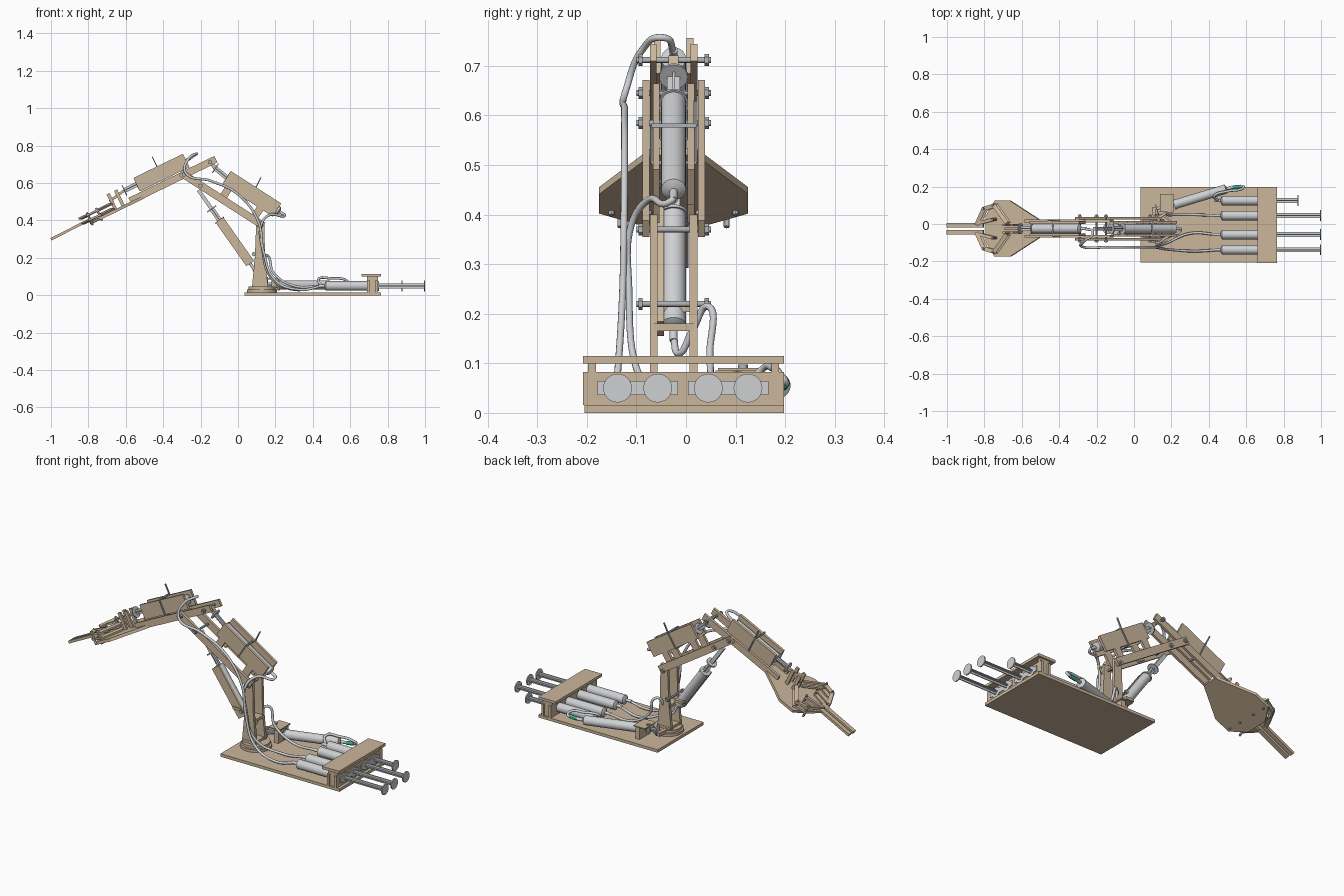
import bpy, bmesh
from mathutils import Vector, Matrix

cube = bpy.data.objects.get("Cube")
if cube:
    bpy.data.objects.remove(cube)


def material(name, rgb):
    m = bpy.data.materials.new(name)
    m.use_nodes = True
    m.diffuse_color = (*rgb, 1)
    m.node_tree.nodes["Principled BSDF"].inputs["Base Color"].default_value = (*rgb, 1)
    return m


WOOD = material("light wood", (0.60, 0.47, 0.33))
PLASTIC = material("pale grey plastic", (0.62, 0.63, 0.65))
STEEL = material("bolt grey", (0.45, 0.46, 0.48))
GREEN = material("green coupling", (0.03, 0.40, 0.25))
MID = -0.025  # centre plane of the arm


def finish(name, bm, mat, smooth=False):
    bmesh.ops.recalc_face_normals(bm, faces=bm.faces)
    me = bpy.data.meshes.new(name)
    bm.to_mesh(me)
    bm.free()
    me.materials.append(mat)
    ob = bpy.data.objects.new(name, me)
    bpy.context.collection.objects.link(ob)
    if smooth:
        bpy.ops.object.select_all(action="DESELECT")
        ob.select_set(True)
        bpy.context.view_layer.objects.active = ob
        bpy.ops.object.shade_smooth_by_angle()
    return ob


def prism(name, base, offset, mat=WOOD):
    """Extrude a polygon of 3D points by an offset."""
    bm = bmesh.new()
    f = bm.faces.new([bm.verts.new(p) for p in base])
    ext = bmesh.ops.extrude_face_region(bm, geom=[f])["geom"]
    bmesh.ops.translate(bm, vec=Vector(offset),
                        verts=[v for v in ext if isinstance(v, bmesh.types.BMVert)])
    return finish(name, bm, mat)


def box(name, x, y, z, mat=WOOD):
    base = [(x[0], y[0], z[0]), (x[1], y[0], z[0]), (x[1], y[1], z[0]), (x[0], y[1], z[0])]
    return prism(name, base, (0, 0, z[1] - z[0]), mat)


def aligned(a, b):
    a, b = Vector(a), Vector(b)
    rot = (b - a).to_track_quat("Z", "Y").to_matrix().to_4x4()
    return Matrix.Translation((a + b) / 2) @ rot, (b - a).length


def rod(name, a, b, r, mat=PLASTIC, r2=None, sides=24, squash=1):
    m, length = aligned(a, b)
    bm = bmesh.new()
    bmesh.ops.create_cone(bm, cap_ends=True, segments=sides, radius1=r,
                          radius2=r if r2 is None else r2, depth=length,
                          matrix=m @ Matrix.Diagonal((squash, 1, 1, 1)))
    return finish(name, bm, mat, sides > 8)


def strut(name, a, b, w, h, mat=WOOD):
    m, length = aligned(a, b)
    bm = bmesh.new()
    bmesh.ops.create_cube(bm, size=1, matrix=m @ Matrix.Diagonal((w, h, length, 1)))
    return finish(name, bm, mat)


def hose(name, pts, r=0.007, mat=PLASTIC):
    cu = bpy.data.curves.new(name, "CURVE")
    cu.dimensions = "3D"
    cu.bevel_depth = r
    cu.bevel_resolution = 3
    cu.resolution_u = 8
    cu.use_fill_caps = True
    sp = cu.splines.new("BEZIER")
    sp.bezier_points.add(len(pts) - 1)
    for bp, p in zip(sp.bezier_points, pts):
        bp.co = p
        bp.handle_left_type = bp.handle_right_type = "AUTO"
    cu.materials.append(mat)
    ob = bpy.data.objects.new(name, cu)
    bpy.context.collection.objects.link(ob)


def syringe(name, tip, back, end, r=0.025, disc=0.029):
    """Barrel from tip to back with a nozzle, finger flange and plunger to end."""
    tip, back, end = Vector(tip), Vector(back), Vector(end)
    d = (back - tip).normalized()
    rod(name + "_barrel", tip, back, r)
    rod(name + "_shoulder", tip - d * 0.008, tip, 0.010, r2=r)
    rod(name + "_nozzle", tip - d * 0.04, tip, 0.008)
    rod(name + "_flange", back, back + d * 0.006, disc)
    strut(name + "_plunger_web", back, end, 0.026, 0.005)
    strut(name + "_plunger_rib", back, end, 0.005, 0.026)
    for part in ("_plunger_web", "_plunger_rib"):
        bpy.data.objects[name + part].data.materials[0] = PLASTIC
    rod(name + "_thumb_disc", end - d * 0.006, end, disc)


def frame(origin, direction):
    """Side-view frame: s runs along a link, n above it, y across it."""
    o, u = Vector((origin[0], 0, origin[1])), Vector((direction[0], 0, direction[1])).normalized()
    n = Vector((-u.z, 0, u.x))
    n = n if n.z > 0 else -n
    return lambda s, h, y=0: o + u * s + n * h + Vector((0, MID + y, 0))


def cheeks(name, f, s, h, gap, t=0.014, mat=WOOD):
    """Pair of side plates mirrored about the centre plane."""
    for side, sign in (("left", 1), ("right", -1)):
        y = sign * gap - t / 2
        pts = [f(s[0], h[0], y), f(s[1], h[0], y), f(s[1], h[1], y), f(s[0], h[1], y)]
        prism(f"{name}_{side}", pts, (0, t, 0), mat)


def bolt(name, p, half=0.07):
    p = Vector((p[0], MID, p[1]))
    y = Vector((0, half, 0))
    rod(name, p - y, p + y, 0.006, STEEL, sides=12)
    for sign in (-1, 1):
        rod(name + "_nut", p + y * sign * 0.83, p + y * sign * 0.95, 0.012, STEEL, sides=6)


# Base board and turntable
box("base_board", (0.035, 0.765), (-0.205, 0.198), (0, 0.016))
rod("turntable_lower", (0.128, MID, 0.016), (0.128, MID, 0.03), 0.08, WOOD, sides=40)
rod("turntable_upper", (0.128, MID, 0.032), (0.128, MID, 0.046), 0.072, WOOD, sides=40)

# Control rack with four syringes
box("rack_top", (0.66, 0.765), (-0.208, 0.198), (0.1, 0.115))
for x in (0.69, 0.735):
    box("rack_panel", (x, x + 0.013), (-0.208, 0.198), (0.016, 0.082))
for y in (-0.19, 0.18):
    box("rack_post", (0.69, 0.748), (y - 0.008, y + 0.008), (0.016, 0.1))
for i, (y, end) in enumerate(((-0.138, 1), (-0.057, 1), (0.045, 1), (0.125, 0.88))):
    syringe(f"control_{i}", (0.47, y, 0.05), (0.74, y, 0.05), (end, y, 0.05))
    rod("finger_grip", (0.749, y, 0.05), (0.754, y, 0.05), 0.027, squash=1, sides=32).scale.y = 1
    box("grip_ear", (0.749, 0.754), (y - 0.041, y + 0.041), (0.036, 0.064), PLASTIC)

# Slewing syringe beside the turntable
syringe("slew", (0.49, 0.187, 0.055), (0.22, 0.105, 0.055), (0.12, 0.075, 0.055))
box("slew_bracket", (0.18, 0.205), (0.06, 0.15), (0.016, 0.085))
box("slew_bracket_cap", (0.14, 0.21), (0.065, 0.16), (0.085, 0.091))
strut("slew_lever", (0.1, 0, 0.04), (0.11, 0.09, 0.04), 0.02, 0.02)
rod("slew_bolt", (0.15, 0.115, 0.05), (0.15, 0.115, 0.098), 0.01, STEEL, sides=12)
rod("hose_coupling", (0.53, 0.196, 0.055), (0.57, 0.2, 0.06), 0.010, GREEN)

# Column
profile = [(0.075, 0.046), (0.16, 0.046), (0.145, 0.2), (0.14, 0.4), (0.098, 0.4), (0.09, 0.2)]
for y in (-0.04, 0.04):
    prism("column_plate", [(x, MID + y - 0.008, z) for x, z in profile], (0, 0.016, 0))
box("column_tie", (0.085, 0.15), (MID - 0.04, MID + 0.04), (0.165, 0.18))
box("column_foot", (0.08, 0.155), (MID - 0.05, MID + 0.05), (0.046, 0.06))

# Upper arm with its syringe
arm = frame((0.115, 0.385), (-0.405, 0.26))
cheeks("upper_arm", arm, (-0.025, 0.5), (-0.02, 0.02), 0.056)
cheeks("upper_holder", arm, (-0.04, 0.28), (0.068, 0.152), 0.035)
for s in (0.02, 0.22):
    cheeks("upper_holder_leg", arm, (s, s + 0.04), (-0.015, 0.07), 0.035)
syringe("elbow", arm(-0.05, 0.11), arm(0.275, 0.11), arm(0.36, 0.12))
strut("elbow_link", arm(0.36, 0.12), arm(0.4, 0.135), 0.02, 0.02)

# Forearm with its syringe
fore = frame((-0.29, 0.645), (-0.899, -0.438))
cheeks("forearm", fore, (-0.19, 0.32), (-0.02, 0.018), 0.041)
cheeks("forearm_holder", fore, (-0.045, 0.25), (0.022, 0.102), 0.033)
syringe("grip", fore(-0.03, 0.063), fore(0.245, 0.063), fore(0.325, 0.063))
strut("grip_link", fore(0.325, 0.063), fore(0.42, 0.045), 0.014, 0.014)

# Lift syringe under the upper arm
lift = frame((0.065, 0.17), (-0.165, 0.234))
syringe("lift", lift(0.01, 0), lift(0.28, 0), lift(0.36, 0))
side = [lift(s, h, -0.033) for s, h in ((0, -0.025), (0.285, -0.025), (0.285, 0.025), (0, 0.025))]
prism("lift_holder", side, (0, 0.014, 0))
strut("lift_rod", lift(0.36, 0), lift(0.48, 0), 0.02, 0.02, PLASTIC)
strut("lift_clamp", lift(0.05, 0, -0.04), lift(0.05, 0, 0.04), 0.05, 0.014)

# Hinge bolts and cable ties
for i, p in enumerate(((0.085, 0.22), (0.115, 0.37), (-0.29, 0.645), (-0.15, 0.712), (-0.2, 0.585))):
    bolt(f"hinge_bolt_{i}", p, 0.075)
for f, s, lo, hi in ((arm, 0.12, 0.066, 0.154), (fore, 0.11, 0.02, 0.104)):
    for h in (lo, hi):
        strut("tie_strap", f(s, h, -0.045), f(s, h, 0.045), 0.008, 0.008, STEEL)
    for y in (-0.044, 0.044):
        strut("tie_side", f(s, lo, y), f(s, hi, y), 0.008, 0.005, STEEL)
    strut("tie_tail", f(s, hi, 0.044), f(s, hi, 0.044) + Vector((0.025 if f is arm else -0.025, 0, 0.05)),
          0.008, 0.005, STEEL)

# Gripper palm, posts, cranks and fingers
half = [(0.24, 0.045), (0.42, 0.15), (0.51, 0.15), (0.565, 0.065)]
outline = half + [(s, -y) for s, y in reversed(half)]
up = fore(0, 1) - fore(0, 0)
prism("palm", [fore(s, -0.022, y) for s, y in outline], up * 0.016)
for s in (0.355, 0.4):
    cheeks("palm_post", fore, (s, s + 0.018), (-0.006, 0.085), 0.02, 0.012)
for k in (1, -1):
    for h in (0.002, 0.03):
        strut("crank", fore(0.42, h, 0.03 * k), fore(0.5, h, 0.13 * k), 0.022, 0.01)
        strut("crank_arm", fore(0.49, h, 0.125 * k), fore(0.56, h, 0.105 * k), 0.022, 0.01)
        strut("finger_knuckle", fore(0.555, h, 0.11 * k), fore(0.6, h, 0.02 * k), 0.022, 0.01)
        strut("parallel_link", fore(0.5, h, 0.05 * k), fore(0.59, h, 0.03 * k), 0.018, 0.01)
    strut("finger", fore(0.57, 0.004, 0.018 * k), fore(0.79, 0.0, 0.018 * k), 0.024, 0.014)
    for s, y in ((0.5, 0.125), (0.555, 0.107), (0.5, 0.05)):
        rod("finger_pin", fore(s, -0.03, y * k), fore(s, 0.045, y * k), 0.006, STEEL, sides=12)

# Hoses
hose("grip_hose", [(0.45, -0.138, 0.05), (0.33, -0.145, 0.03), (0.2, -0.138, 0.08), (0.135, -0.128, 0.24),
                   (0.11, -0.125, 0.39), (0.0, -0.124, 0.54), (-0.14, -0.124, 0.61), (-0.28, -0.12, 0.655),
                   (-0.265, -0.09, 0.73), (-0.22, -0.045, 0.757), fore(-0.06, 0.063)])
hose("elbow_hose", [(0.45, -0.057, 0.05), (0.3, -0.05, 0.03), (0.18, -0.1, 0.09), (0.13, -0.115, 0.25),
                    (0.125, -0.11, 0.38), (0.17, -0.075, 0.43), (0.25, -0.03, 0.428), arm(-0.07, 0.11)])
hose("lift_hose", [(0.45, 0.045, 0.05), (0.3, 0.05, 0.05), (0.19, 0.048, 0.12), (0.15, 0.045, 0.215),
                   (0.12, 0.01, 0.16), (0.1, -0.015, 0.12), lift(-0.02, 0)])
hose("slew_hose", [(0.45, 0.125, 0.05), (0.43, 0.15, 0.085), (0.5, 0.175, 0.09), (0.58, 0.19, 0.078),
                   (0.585, 0.2, 0.064), (0.56, 0.2, 0.06), (0.46, 0.18, 0.055)])
